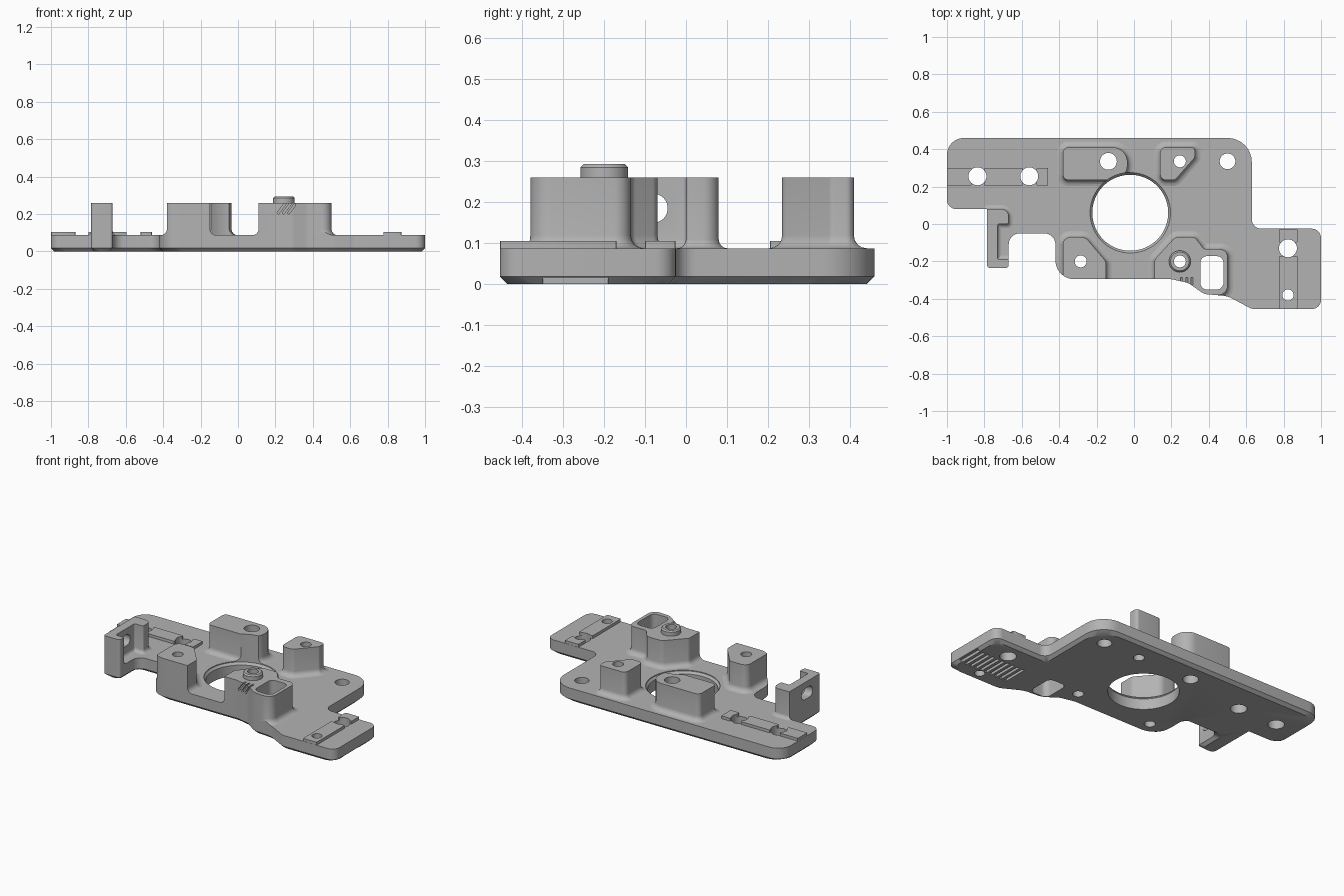
import bpy, bmesh, math
from mathutils import Vector, Matrix

if "Cube" in bpy.data.objects:
    bpy.data.objects.remove(bpy.data.objects["Cube"], do_unlink=True)

grey = bpy.data.materials.new("mid_grey")
grey.use_nodes = True
grey.diffuse_color = (0.45, 0.45, 0.45, 1)
grey.node_tree.nodes["Principled BSDF"].inputs["Base Color"].default_value = grey.diffuse_color

PLATE, TOP = 0.087, 0.26
cutters = bpy.data.collections.new("cutters")
bpy.context.scene.collection.children.link(cutters)


def outline(corners, grow=0.0, steps=8):
    """Counter-clockwise corners (x, y, radius), offset outwards and rounded."""
    n = len(corners)
    pts = [Vector(c[:2]) for c in corners]
    turns, moved = [], []
    for i in range(n):
        a = (pts[i] - pts[i - 1]).normalized()
        b = (pts[(i + 1) % n] - pts[i]).normalized()
        na, nb = Vector((a.y, -a.x)), Vector((b.y, -b.x))
        moved.append(pts[i] + (na + nb) * grow / (1 + na.dot(nb)))
        turns.append(math.atan2(a.cross(b), a.dot(b)))
    loop = []
    for i in range(n):
        p, turn = moved[i], turns[i]
        back, ahead = moved[i - 1] - p, moved[(i + 1) % n] - p
        r = max(corners[i][2] + math.copysign(grow, turn), 0.004)
        half = math.tan(abs(turn) / 2)
        t = min(r * half, 0.48 * min(back.length, ahead.length))
        r = t / half
        start = p + back.normalized() * t
        inward = Vector((back.y, -back.x)).normalized() * math.copysign(r, turn)
        centre = start + inward
        for s in range(steps + 1):
            loop.append(centre + Matrix.Rotation(turn * s / steps, 2) @ -inward)
    return loop


def circle(x, y, r, sides=48):
    return [Vector((x + r * math.cos(2 * math.pi * i / sides),
                    y + r * math.sin(2 * math.pi * i / sides))) for i in range(sides)]


def loft(name, layers, collection=None):
    """Closed solid through stacked (z, loop) layers."""
    bm = bmesh.new()
    rings = [[bm.verts.new((p.x, p.y, z)) for p in loop] for z, loop in layers]
    n = len(rings[0])
    for lo, hi in zip(rings, rings[1:]):
        for i in range(n):
            j = (i + 1) % n
            bm.faces.new((lo[i], lo[j], hi[j], hi[i]))
    bm.faces.new(rings[0][::-1])
    bm.faces.new(rings[-1])
    mesh = bpy.data.meshes.new(name)
    bm.to_mesh(mesh)
    bm.free()
    obj = bpy.data.objects.new(name, mesh)
    (collection or bpy.context.scene.collection).objects.link(obj)
    if collection:
        obj.hide_render = True
    mesh.materials.append(grey)
    return obj


def box_cutter(name, centre, size, tilt=0.0):
    x, y, z = (s / 2 for s in size)
    obj = loft(name, [(h, [Vector(c) for c in ((-x, -y), (x, -y), (x, y), (-x, y))])
                      for h in (-z, z)], cutters)
    obj.location = centre
    obj.rotation_euler.y = tilt


def rect(x0, x1, y0, y1, r):
    return [(x0, y0, r), (x1, y0, r), (x1, y1, r), (x0, y1, r)]


# Plate with chamfered lower edge
plate_shape = [
    (-1, 0.46, 0.09), (-1, 0.08, 0.05), (-0.785, 0.08, 0.005), (-0.785, -0.235, 0.015),
    (-0.67, -0.235, 0.015), (-0.67, -0.05, 0.06), (-0.42, -0.05, 0.06), (-0.42, -0.295, 0.1),
    (0.2, -0.295, 0.1), (0.29, -0.315, 0.08), (0.375, -0.375, 0.08), (0.5, -0.385, 0.15),
    (0.63, -0.455, 0.08), (1, -0.455, 0.05), (1, -0.025, 0.05), (0.63, -0.025, 0.05),
    (0.63, 0.46, 0.13)]
edge = outline(plate_shape)
parts = [loft("base_plate", [(0, outline(plate_shape, -0.018)), (0.018, edge), (PLATE, edge)])]

# Bosses and hook wall, flared at the foot and trimmed to the plate edge
envelope = loft("plate_envelope", [(-0.1, edge), (0.5, edge)])
bosses = {
    "back_right_boss": [(-0.38, 0.235, 0.03), (-0.035, 0.235, 0.08), (-0.035, 0.41, 0.08),
                        (-0.38, 0.41, 0.03)],
    "back_left_boss": [(0.14, 0.235, 0.03), (0.22, 0.235, 0.03), (0.325, 0.355, 0.02),
                       (0.325, 0.41, 0.02), (0.14, 0.41, 0.03)],
    "front_right_boss": [(-0.38, -0.33, 0.01), (-0.15, -0.33, 0.01), (-0.15, -0.2, 0.04),
                         (-0.26, -0.07, 0.05), (-0.38, -0.07, 0.04)],
    "front_left_boss": [(0.11, -0.33, 0.01), (0.29, -0.33, 0.02), (0.38, -0.38, 0.04),
                        (0.5, -0.38, 0.05), (0.5, -0.135, 0.04), (0.375, -0.135, 0.03),
                        (0.325, -0.07, 0.03), (0.22, -0.07, 0.04), (0.11, -0.19, 0.03)],
    "hook_wall": [(-0.785, -0.235, 0.015), (-0.67, -0.235, 0.01), (-0.67, -0.19, 0.005),
                  (-0.73, -0.19, 0.01), (-0.73, 0, 0.01), (-0.67, 0, 0.01),
                  (-0.67, 0.08, 0.05), (-0.785, 0.08, 0.005)],
}
for name, shape in bosses.items():
    flare = 0.022 if name == "hook_wall" else 0.032
    layers = [(PLATE - 0.002, outline(shape, flare))]
    for k in range(5):
        a = math.pi / 2 * k / 4
        layers.append((PLATE + flare * (1 - math.cos(a)), outline(shape, flare * (1 - math.sin(a)))))
    layers.append((TOP, outline(shape)))
    boss = loft(name, layers)
    trim = boss.modifiers.new("trim", "BOOLEAN")
    trim.operation, trim.object, trim.solver = "INTERSECT", envelope, "EXACT"
    parts.append(boss)

# Collar on the front boss
parts.append(loft("boss_collar", [(TOP - 0.002, circle(0.245, -0.2, 0.058)),
                                  (0.285, circle(0.245, -0.2, 0.058)),
                                  (0.293, circle(0.245, -0.2, 0.05))]))

# Raised locating strips, interrupted at the large holes
strips = [("right_strip", -0.999, -0.87, 0.205, 0.3), ("right_strip", -0.8, -0.595, 0.205, 0.3),
          ("right_strip", -0.52, -0.46, 0.205, 0.3), ("left_strip", 0.777, 0.873, -0.454, -0.17),
          ("left_strip", 0.777, 0.873, -0.1, -0.026)]
for name, *r in strips:
    shape = outline(rect(*r, 0.004), steps=2)
    parts.append(loft(name, [(PLATE - 0.002, shape), (0.105, shape)]))

# Screw and pin holes
holes = [(-0.837, 0.255, 0.048), (-0.56, 0.255, 0.048), (-0.137, 0.335, 0.045),
         (0.245, 0.335, 0.032), (0.5, 0.335, 0.042), (-0.285, -0.2, 0.032),
         (0.245, -0.2, 0.032), (0.823, -0.13, 0.048), (0.823, -0.38, 0.03)]
for x, y, r in holes:
    loft("hole_cutter", [(-0.1, circle(x, y, r, 32)), (0.5, circle(x, y, r, 32))], cutters)

# Central bore with a wider mouth
loft("bore_cutter", [(z, circle(-0.02, 0.06, r, 72)) for z, r in
                     ((-0.1, 0.203), (0.068, 0.203), (0.082, 0.215), (0.5, 0.215))], cutters)

# Pocket through the front boss, and the window in the hook wall
pocket = rect(0.355, 0.478, -0.35, -0.172, 0.035)
loft("pocket_cutter", [(-0.1, outline(pocket)), (0.5, outline(pocket))], cutters)
window = outline(rect(-0.035, 0.035, -0.055, 0.055, 0.034))
slot = loft("window_cutter", [(-0.05, window), (0.05, window)], cutters)
slot.location = (-0.76, -0.1, 0.185)
slot.rotation_euler.y = math.pi / 2

# Slanted grooves on the boss front, and the row of grooves underneath
for i in range(3):
    box_cutter("slash_cutter", (0.235 + i * 0.028, -0.305, 0.232), (0.011, 0.04, 0.075), 0.65)
for i in range(10):
    box_cutter("groove_cutter", (0.66 + i * 0.0365, -0.27, 0), (0.018, 0.16, 0.036))

# Cut every part, then bake and shade
for obj in parts:
    cut = obj.modifiers.new("cuts", "BOOLEAN")
    cut.operation, cut.solver = "DIFFERENCE", "EXACT"
    cut.operand_type, cut.collection = "COLLECTION", cutters
bpy.context.view_layer.update()
graph = bpy.context.evaluated_depsgraph_get()
baked = [bpy.data.meshes.new_from_object(o.evaluated_get(graph)) for o in parts]
bpy.ops.object.select_all(action="DESELECT")
for obj, mesh in zip(parts, baked):
    obj.modifiers.clear()
    obj.data = mesh
    obj.select_set(True)
bpy.context.view_layer.objects.active = parts[0]
bpy.ops.object.shade_smooth_by_angle(angle=math.radians(30))
for helper in list(cutters.objects) + [envelope]:
    bpy.data.objects.remove(helper, do_unlink=True)
bpy.data.collections.remove(cutters)
